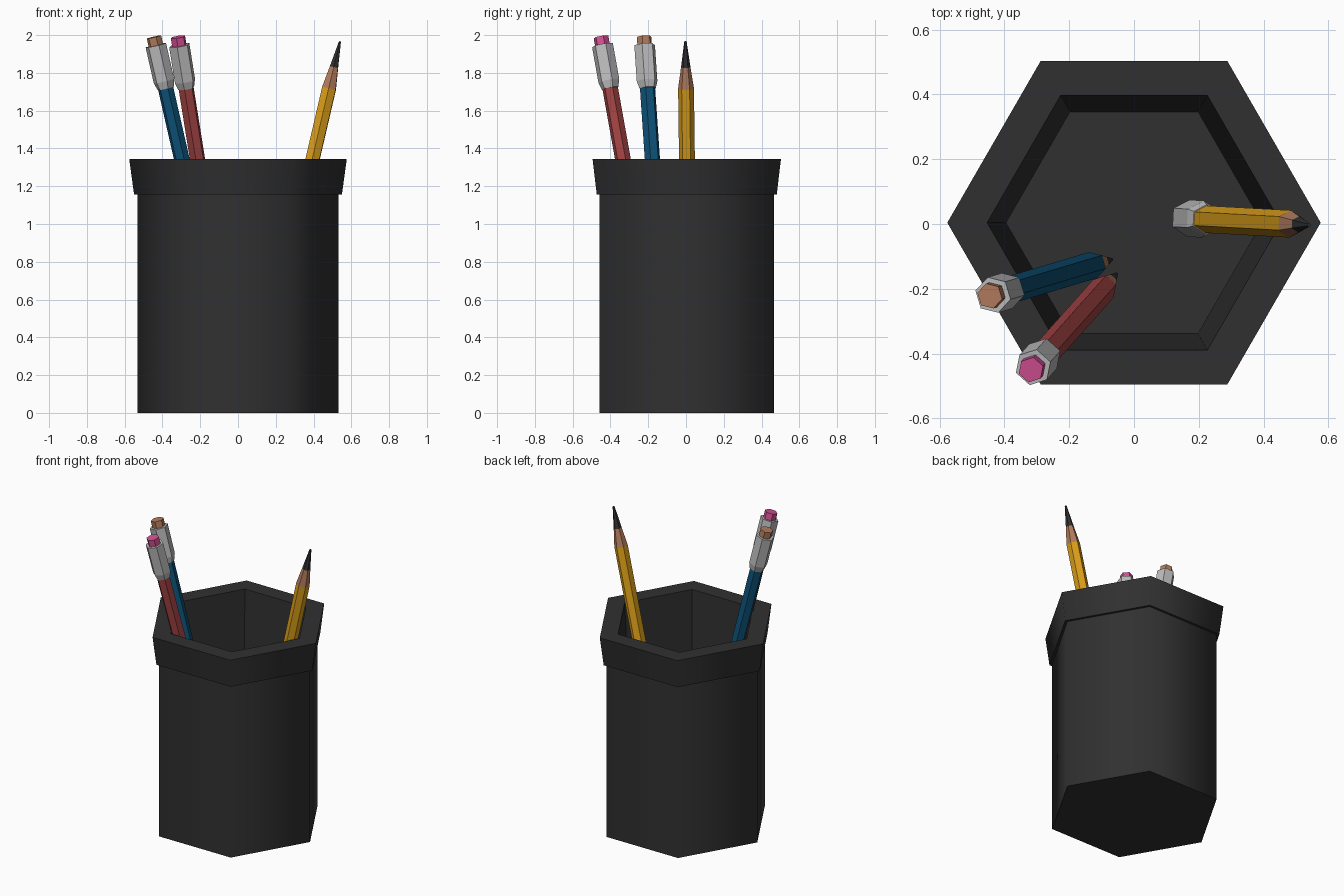
import bpy, bmesh, math
from mathutils import Vector

if "Cube" in bpy.data.objects:
    bpy.data.objects.remove(bpy.data.objects["Cube"])


def material(name, rgb):
    m = bpy.data.materials.new(name)
    m.use_nodes = True
    colour = (*rgb, 1)
    m.diffuse_color = colour
    m.node_tree.nodes["Principled BSDF"].inputs["Base Color"].default_value = colour
    return m


charcoal = material("charcoal", (0.03, 0.03, 0.03))
yellow = material("yellow paint", (0.72, 0.35, 0.01))
blue = material("blue paint", (0.004, 0.085, 0.19))
red = material("red paint", (0.36, 0.055, 0.055))
silver = material("silver metal", (0.5, 0.5, 0.5))
wood = material("bare wood", (0.45, 0.2, 0.11))
pink = material("pink rubber", (0.66, 0.08, 0.3))


def hex_lathe(name, profile, mat, start=Vector(), axis=Vector((0, 0, 1)), smooth_steps=()):
    """Sweep (distance, radius) points around an axis with six sides, capped at both ends."""
    turn = axis.to_track_quat('Z', 'Y')
    bm = bmesh.new()
    rings = []
    for dist, radius in profile:
        corners = [math.radians(60 * i) for i in range(6)]
        rings.append([bm.verts.new(start + turn @ Vector(
            (radius * math.cos(a), radius * math.sin(a), dist))) for a in corners])
    for step, (low, high) in enumerate(zip(rings, rings[1:])):
        for i in range(6):
            j = (i + 1) % 6
            face = bm.faces.new((low[i], low[j], high[j], high[i]))
            face.smooth = step in smooth_steps
    bm.faces.new(rings[0][::-1])
    bm.faces.new(rings[-1])
    bmesh.ops.recalc_face_normals(bm, faces=bm.faces[:])
    mesh = bpy.data.meshes.new(name)
    bm.to_mesh(mesh)
    bm.free()
    mesh.materials.append(mat)
    obj = bpy.data.objects.new(name, mesh)
    bpy.context.collection.objects.link(obj)
    return obj


# Cup: outer wall, flared rim band, mouth, tapered inside wall and floor
hex_lathe("cup", [(0, 0.532), (1.155, 0.532), (1.155, 0.55), (1.345, 0.576),
                  (1.345, 0.453), (0.3, 0.395)],
          charcoal, Vector((0, 0.004, 0)), smooth_steps=(0, 2))


def pencil(name, eraser_end, tip, paint, rubber):
    start, end = Vector(eraser_end), Vector(tip)
    length = (end - start).length
    axis = (end - start).normalized()
    cone, point = length - 0.255, length - 0.14
    parts = [
        ("eraser", [(0, 0.04), (0.07, 0.04)], rubber),
        ("ferrule", [(0.045, 0.057), (0.24, 0.057), (0.28, 0.045)], silver),
        ("shaft", [(0.27, 0.042), (cone, 0.042)], paint),
        ("wood_cone", [(cone, 0.042), (point, 0.025)], wood),
        ("lead", [(point, 0.025), (length, 0.006)], charcoal),
    ]
    for part, profile, mat in parts:
        hex_lathe(f"{name}_{part}", profile, mat, start, axis)


# Two pencils stand point down, one stands point up
pencil("blue_pencil", (-0.445, -0.222, 1.99), (-0.07, -0.11, 0.345), blue, wood)
pencil("red_pencil", (-0.318, -0.45, 1.99), (-0.055, -0.155, 0.345), red, pink)
pencil("yellow_pencil", (0.158, 0.018, 0.325), (0.54, -0.003, 1.967), yellow, pink)
